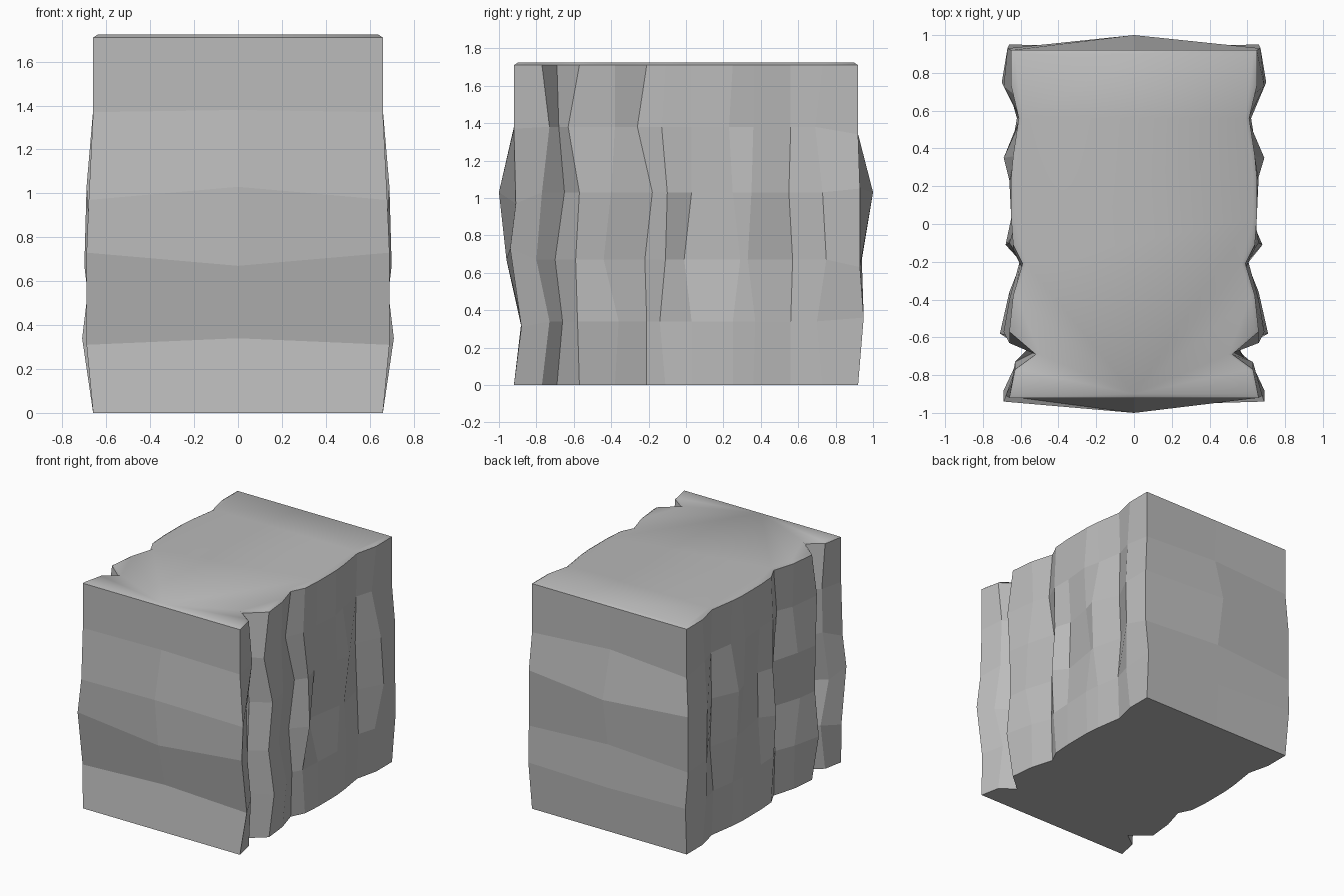
import bpy
import bmesh

cube = bpy.data.objects.get("Cube")
if cube:
    bpy.data.objects.remove(cube, do_unlink=True)


def make_material(name, colour):
    material = bpy.data.materials.new(name)
    material.use_nodes = True
    material.diffuse_color = colour
    material.node_tree.nodes["Principled BSDF"].inputs["Base Color"].default_value = colour
    return material


# Heights of the rock layers, in hundredths like all the readings below
LAYERS = [0, 34, 67, 103, 138, 171]
RIM_HEIGHT = 172.3
RIM_INSET = 2.0

# Vertical ridges from front to back: resting (y, x), then the y and the x
# of the four weathered layers between the foot and the rim
RIDGES = [
    ((-92, 66), (-88, -94, -91, -92), (69, 69, 68, 66)),
    ((-77, 63), (-73, -80, -77, -73), (62, 64, 61, 63)),
    ((-69, 52), (-66, -70, -65, -68), (54, 52, 55, 53)),
    ((-57, 66), (-58, -59, -57, -63), (71, 67, 69, 66)),
    ((-38, 64), (-36, -44, -40, -38), (66, 65, 66, 63)),
    ((-21, 59), (-21, -22, -18, -26), (60, 58, 60, 58)),
    ((-11, 64), (-14, -11, -10, -13), (64, 68, 66, 64)),
    ((3, 65), (3, -1, 3, 3), (65, 60, 62, 64)),
    ((25, 65), (25, 29, 25, 23), (66, 65, 66, 66)),
    ((36, 64), (37, 33, 35, 36), (65, 66, 69, 63)),
    ((56, 61), (56, 57, 55, 56), (62, 60, 60, 60)),
    ((73, 65), (70, 75, 73, 69), (66, 70, 69, 64)),
    ((92, 65), (95, 93, 93, 92), (66, 67, 67, 65)),
]

# Centre lines of the front and back faces, and the tilt of their corners
FRONT_Y = [-92, -88, -96, -100, -92, -92]
BACK_Y = [92, 94, 94, 100, 91, 92]
FRONT_TILT = [0, -3, 6, -6, -1, 0]
BACK_TILT = [0, 2, -4, 2, -4, 0]


def ridge_points(layer):
    """Points of one layer down the left side, front to back."""
    points = []
    for (rest_y, rest_x), ys, xs in RIDGES:
        weathered = 0 < layer < len(LAYERS) - 1
        y = ys[layer - 1] if weathered else rest_y
        x = xs[layer - 1] if weathered else rest_x
        points.append([x, y, LAYERS[layer]])
    points[0][2] += FRONT_TILT[layer]
    points[-1][2] += BACK_TILT[layer]
    return points


def closed_ring(side, front, back):
    """Mirror a side across the middle and close it at both ends."""
    mirrored = [(-x, y, z) for x, y, z in reversed(side)]
    return [front] + side + [back] + mirrored


def add_ring(bm, points):
    return [bm.verts.new([value / 100 for value in p]) for p in points]


def bridge(bm, lower, upper, smooth=False):
    count = len(lower)
    for i in range(count):
        j = (i + 1) % count
        face = bm.faces.new((lower[i], lower[j], upper[j], upper[i]))
        face.smooth = smooth


bm = bmesh.new()

# Weathered walls
rings = []
for layer, height in enumerate(LAYERS):
    front = (0, FRONT_Y[layer], height)
    back = (0, BACK_Y[layer], height)
    rings.append(add_ring(bm, closed_ring(ridge_points(layer), front, back)))
for lower, upper in zip(rings, rings[1:]):
    bridge(bm, lower, upper)

# Softened rim and smooth top
rim_side = []
for x, y, z in ridge_points(len(LAYERS) - 1):
    inner_y = max(FRONT_Y[-1] + RIM_INSET, min(BACK_Y[-1] - RIM_INSET, y))
    rim_side.append([x - RIM_INSET, inner_y, RIM_HEIGHT])
rim = add_ring(bm, closed_ring(rim_side,
                               (0, FRONT_Y[-1] + RIM_INSET, RIM_HEIGHT),
                               (0, BACK_Y[-1] - RIM_INSET, RIM_HEIGHT)))
bridge(bm, rings[-1], rim, smooth=True)
top = bm.faces.new(rim)
top.smooth = True

# Flat underside, and a crisp edge where the walls meet the rim
bm.faces.new(list(reversed(rings[0])))
for edge in bm.edges:
    if any(not face.smooth for face in edge.link_faces):
        edge.smooth = False
bmesh.ops.recalc_face_normals(bm, faces=bm.faces[:])

mesh = bpy.data.meshes.new("rock_block")
bm.to_mesh(mesh)
bm.free()
mesh.materials.append(make_material("stone grey", (0.5, 0.5, 0.5, 1)))
rock = bpy.data.objects.new("rock_block", mesh)
bpy.context.collection.objects.link(rock)
